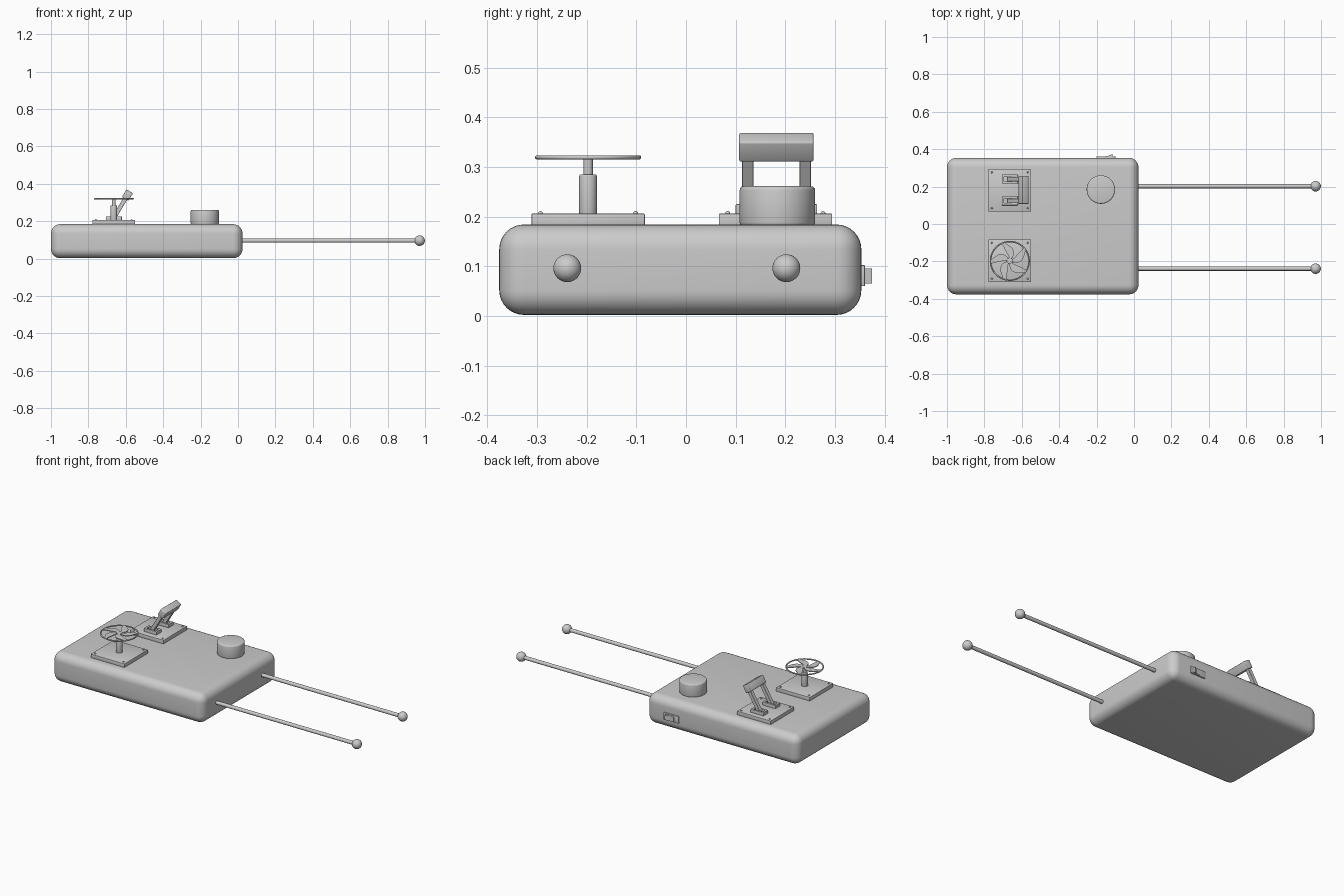
import bpy, bmesh, math
from mathutils import Vector

if "Cube" in bpy.data.objects:
    bpy.data.objects.remove(bpy.data.objects["Cube"])


def finish(name, bevel=0.0, segs=3):
    ob = bpy.context.object
    ob.name = name
    bpy.ops.object.transform_apply(location=False, rotation=False, scale=True)
    if bevel:
        m = ob.modifiers.new("bevel", 'BEVEL')
        m.width, m.segments, m.limit_method = bevel, segs, 'ANGLE'
        bpy.ops.object.modifier_apply(modifier=m.name)
        bpy.ops.object.shade_smooth_by_angle(angle=math.radians(35))
    return ob


def box(name, lo, hi, bevel=0.0, segs=3, tilt=0.0):
    lo, hi = Vector(lo), Vector(hi)
    bpy.ops.mesh.primitive_cube_add(size=1, location=(lo + hi) / 2, rotation=(0, tilt, 0))
    bpy.context.object.scale = hi - lo
    return finish(name, bevel, segs)


def rod(name, a, b, r, bevel=0.0, n=48):
    a, b = Vector(a), Vector(b)
    bpy.ops.mesh.primitive_cylinder_add(vertices=n, radius=r, depth=(b - a).length,
                                        location=(a + b) / 2,
                                        rotation=(b - a).to_track_quat('Z', 'Y').to_euler())
    ob = finish(name, bevel)
    bpy.ops.object.shade_smooth_by_angle(angle=math.radians(35))
    return ob


def ball(name, loc, r, n=32):
    bpy.ops.mesh.primitive_uv_sphere_add(segments=n, ring_count=n // 2, radius=r, location=loc)
    bpy.ops.object.shade_smooth()
    return finish(name)


def prism(name, pts, axis, lo, hi):
    """Extrude a 2D outline along z or along y."""
    put = (lambda u, v, w: (u, v, w)) if axis == 'z' else (lambda u, v, w: (u, w, v))
    axis_i = 2 if axis == 'z' else 1
    shift = [0, 0, 0]
    shift[axis_i] = hi - lo
    bm = bmesh.new()
    face = bm.faces.new([bm.verts.new(put(u, v, lo)) for u, v in pts])
    ext = bmesh.ops.extrude_face_region(bm, geom=[face])['geom']
    bmesh.ops.translate(bm, vec=shift, verts=[g for g in ext if isinstance(g, bmesh.types.BMVert)])
    bmesh.ops.recalc_face_normals(bm, faces=bm.faces)
    me = bpy.data.meshes.new(name)
    bm.to_mesh(me)
    bm.free()
    ob = bpy.data.objects.new(name, me)
    bpy.context.collection.objects.link(ob)
    return ob


# rounded case
box("case", (-1, -0.376, 0.002), (0.024, 0.353, 0.184), 0.05, 8)

# two prongs with ball tips
for i, y in enumerate((-0.239, 0.202)):
    rod(f"prong_{i}", (0, y, 0.096), (0.97, y, 0.096), 0.011)
    ball(f"prong_tip_{i}", (0.971, y, 0.096), 0.028)

# round knob
rod("knob", (-0.177, 0.184, 0.18), (-0.177, 0.184, 0.261), 0.076, 0.008, 64)

# mounting plates with corner screws
PX, WY, LY = -0.664, -0.197, 0.18
for name, y in (("wheel", WY), ("lever", LY)):
    box(f"{name}_plate", (PX - 0.114, y - 0.114, 0.18), (PX + 0.114, y + 0.114, 0.206), 0.002, 2)
    for sx in (-1, 1):
        for sy in (-1, 1):
            ball(f"{name}_screw", (PX + sx * 0.096, y + sy * 0.096, 0.206), 0.005, 12)

# wheel post
rod("wheel_post", (PX, WY, 0.2), (PX, WY, 0.285), 0.018, 0.004)
rod("wheel_shaft", (PX, WY, 0.28), (PX, WY, 0.321), 0.0095)

# wheel rim and five swept spokes
bpy.ops.mesh.primitive_torus_add(location=(PX, WY, 0.319), major_radius=0.103, minor_radius=0.004,
                                 major_segments=64, minor_segments=12)
bpy.ops.object.shade_smooth()
finish("wheel_rim")
rod("wheel_hub", (PX, WY, 0.315), (PX, WY, 0.323), 0.016, 0.001)
for k in range(5):
    sides = ([], [])
    for j in range(9):
        t = j / 8
        r = 0.01 + 0.092 * t
        a = math.tau * k / 5 + 0.7 * t
        half = 0.006 + 0.016 * math.sin(math.pi * min(t, 0.85)) ** 1.2
        for s, sign in zip(sides, (-1, 1)):
            s.append((PX + r * math.cos(a) - sign * half * math.sin(a),
                      WY + r * math.sin(a) + sign * half * math.cos(a)))
    prism(f"wheel_spoke_{k}", sides[0] + sides[1][::-1], 'z', 0.3165, 0.3215)

# lever: slotted brackets, two arms and cross handle
TILT = math.radians(31)
px, pz, length = PX, 0.218, 0.14
d = Vector((math.sin(TILT), 0, math.cos(TILT)))
for i, y in enumerate((0.124, 0.240)):
    for s in (-1, 1):
        box(f"bracket_cheek_{i}", (PX - 0.043, y + s * 0.018 - 0.006, 0.2),
            (PX + 0.043, y + s * 0.018 + 0.006, 0.225), 0.002, 2)
        box(f"bracket_end_{i}", (PX + s * 0.037 - 0.006, y - 0.018, 0.2),
            (PX + s * 0.037 + 0.006, y + 0.018, 0.225))
    rod(f"lever_pin_{i}", (PX, y - 0.02, 0.216), (PX, y + 0.02, 0.216), 0.006, 0, 16)
    c = Vector((px, y, pz)) + d * (length / 2 - 0.006)
    h = Vector((0.011, 0.0115, length / 2))
    box(f"lever_arm_{i}", c - h, c + h, 0.001, 1, TILT)
c = Vector((px, 0.182, pz)) + d * (length + 0.002)
h = Vector((0.02, 0.075, 0.0235))
box("lever_handle", c - h, c + h, 0.004, 3, TILT)

# rocker switch on the back wall
box("switch_frame", (-0.2, 0.345, 0.06), (-0.1, 0.36, 0.102), 0.001, 2)
prism("switch_rocker", [(-0.17, 0.35), (-0.112, 0.35), (-0.116, 0.374), (-0.14, 0.363), (-0.17, 0.361)],
      'z', 0.065, 0.095)
